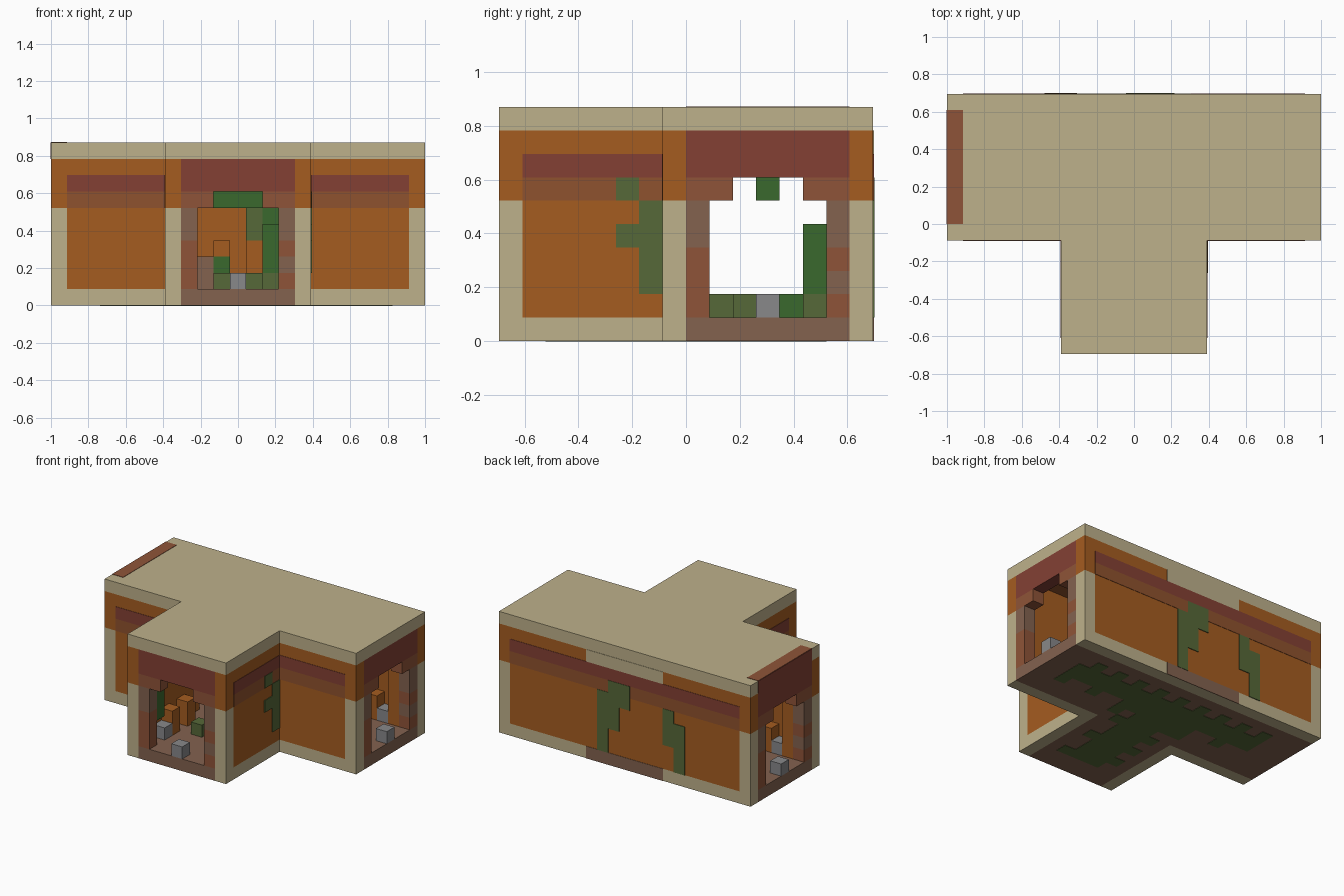
import bpy, bmesh
from mathutils import Vector, Matrix

if "Cube" in bpy.data.objects:
    bpy.data.objects.remove(bpy.data.objects["Cube"])

U = 2 / 23      # size of one building block
E = 0.03        # half thickness of painted plates, in blocks


def linear(c):
    c /= 255
    return c / 12.92 if c <= 0.04045 else ((c + 0.055) / 1.055) ** 2.4


def material(name, *rgb):
    m = bpy.data.materials.new(name)
    m.use_nodes = True
    col = [linear(c) for c in rgb] + [1]
    m.diffuse_color = col
    m.node_tree.nodes["Principled BSDF"].inputs["Base Color"].default_value = col
    return m


BEIGE = material("beige plaster", 190, 177, 139)
ORANGE = material("orange clay", 165, 92, 32)
RED = material("dark red", 132, 64, 52)
RUST = material("rust brown", 143, 82, 46)
STONE = material("stone brown", 131, 98, 79)
BRICK = material("brick brown", 143, 84, 56)
GREEN = material("leaf green", 58, 104, 45)
OLIVE = material("olive moss", 86, 104, 56)
GREY = material("grey stone", 136, 136, 138)


def boxes(name, mat, spans):
    """One object made of boxes, each given by two corners in block units."""
    bm = bmesh.new()
    for a, b in spans:
        a, b = Vector(a), Vector(b)
        size = [abs(q - p) * U for p, q in zip(a, b)]
        mid = ((a + b) / 2 - Vector((11.5, 8, 0))) * U
        bmesh.ops.create_cube(bm, size=1, matrix=Matrix.Translation(mid) @ Matrix.Diagonal((*size, 1)))
    me = bpy.data.meshes.new(name)
    bm.to_mesh(me)
    bm.free()
    me.materials.append(mat)
    bpy.context.collection.objects.link(bpy.data.objects.new(name, me))


class Wall:
    """Places boxes along a wall: s runs along it, z up, d inward."""

    def __init__(self, name, origin, along, inward):
        self.name, self.o = name, Vector(origin)
        self.a, self.n = Vector(along), Vector(inward)

    def part(self, part, mat, rects, d0=0, d1=1):
        spans = []
        for s0, s1, z0, z1 in rects:
            p = self.o + self.a * s0 + self.n * d0
            q = self.o + self.a * s1 + self.n * d1
            spans.append(((p.x, p.y, z0), (q.x, q.y, z1)))
        boxes(f"{self.name}_{part}", mat, spans)

    def paint(self, part, mat, rects):
        self.part(part, mat, rects, -E, E)

    def doorway(self):
        self.part("corner_posts", BEIGE, [(0, 1, 0, 6), (8, 9, 0, 6)])
        self.part("upper_corners", ORANGE, [(0, 1, 6, 9), (8, 9, 6, 9)])
        self.part("sill", STONE, [(1, 8, 0, 1)])
        self.part("lintel", RED, [(1, 8, 7, 9)])
        self.part("jamb_bricks", BRICK, [(1, 2, 1, 4), (7, 8, 1, 2), (7, 8, 3, 4),
                                         (1, 3, 6, 7), (6, 8, 6, 7)])
        self.part("jamb_stones", STONE, [(1, 2, 4, 6), (7, 8, 2, 3), (7, 8, 4, 6)])

    def panel(self, s0, s1, b0, b1):
        self.part("base", BEIGE, [(s0, s1, 0, 1)])
        self.part("panel", ORANGE, [(s0, s1, 1, 9)])
        self.paint("lower_band", RUST, [(b0, b1, 6, 7)])
        self.paint("upper_band", RED, [(b0, b1, 7, 8)])


X, Y = Vector((1, 0)), Vector((0, 1))

# Three doorway walls
Wall("front_door", (7, 0), X, Y).doorway()
Wall("left_door", (23, 7), Y, -X).doorway()
right_door = Wall("right_door", (0, 16), -Y, X)
right_door.doorway()
right_door.paint("top_lintel", RED, [(1, 8, 9, 10)])

# Plain panel walls
Wall("front_left_wall", (16, 7), X, Y).panel(0, 6, 0, 6)
Wall("front_right_wall", (0, 7), X, Y).panel(1, 7, 1, 7)
Wall("stem_right_wall", (7, 8), -Y, X).panel(0, 7, 1, 7)
stem_left = Wall("stem_left_wall", (16, 0), Y, -X)
stem_left.panel(1, 8, 1, 7)
stem_left.part("vine", OLIVE, [(5, 6, 6, 7), (6, 7, 2, 6), (5, 6, 4, 5)], -2 * E, E)

back = Wall("back_wall", (23, 16), -X, -Y)
back.panel(1, 22, 1, 22)
back.paint("middle_trim", BEIGE, [(8, 15, 8, 9)])
back.paint("middle_base", STONE, [(8, 15, 0, 1)])
back.part("vines", OLIVE, [(9, 10, 1, 6), (10, 11, 3, 7), (11, 12, 5, 7),
                           (15, 16, 3, 6), (16, 17, 1, 5)], -2 * E, E)

# Roof, ceiling and floor
boxes("roof", BEIGE, [((0, 7, 9), (23, 16, 10)), ((7, 0, 9), (16, 7, 10))])
boxes("roof_tile_strip", BRICK, [((0, 8, 10 - E), (1, 15, 10 + E))])
boxes("ceiling", RUST, [((1, 8, 9 - E), (22, 15, 9 + E)), ((8, 1, 9 - E), (15, 8, 9 + E))])
boxes("floor", STONE, [((1, 8, 0), (22, 15, 1)), ((8, 1, 0), (15, 8, 1))])

# Moss spreading under the floor, in ragged rows
moss = [((i, 11 - (i * 5 % 3) % 2 - (i in range(8, 15)), -E),
         (i + 1, 13 + (i * 7 % 4) % 2, E)) for i in range(3, 21)]
moss += [((10 - j % 2, j, -E), (13 + (j * 5 % 3) % 2, j + 1, E)) for j in range(2, 10)]
boxes("floor_moss", OLIVE, moss)


def stacks(name, mat, items):
    boxes(name, mat, [((i, j, z0), (i + 1, j + 1, z1)) for i, j, z0, z1 in items])


def both_arms(items):
    return items + [(22 - i, 22 - j, z0, z1) for i, j, z0, z1 in items]


# Loose blocks and posts inside the rooms
stacks("grey_blocks", GREY, both_arms([(22, 11, 1, 2), (20, 14, 1, 2)])
       + [(11, 0, 1, 2), (8, 2, 1, 2)])
stacks("clay_posts", ORANGE, both_arms([(21, 14, 1, 7), (19, 14, 1, 3)])
       + [(8, 5, 1, 3), (8, 3, 1, 3), (10, 14, 3, 4), (12, 14, 2, 4)])
stacks("stone_stack", STONE, [(9, 14, 1, 3)])
stacks("moss_blocks", OLIVE, [(10, 4, 1, 2), (10, 9, 1, 2), (12, 10, 1, 2),
                              (13, 13, 1, 2), (12, 14, 4, 6)])
stacks("leaf_blocks", GREEN, [(12, 12, 1, 2), (13, 13, 2, 3), (13, 13, 3, 5), (13, 14, 4, 6),
                              (10, 14, 2, 3), (8, 1, 3, 6)])
boxes("hanging_leaves", GREEN, [((10, 11, 6), (13, 12, 9))])
